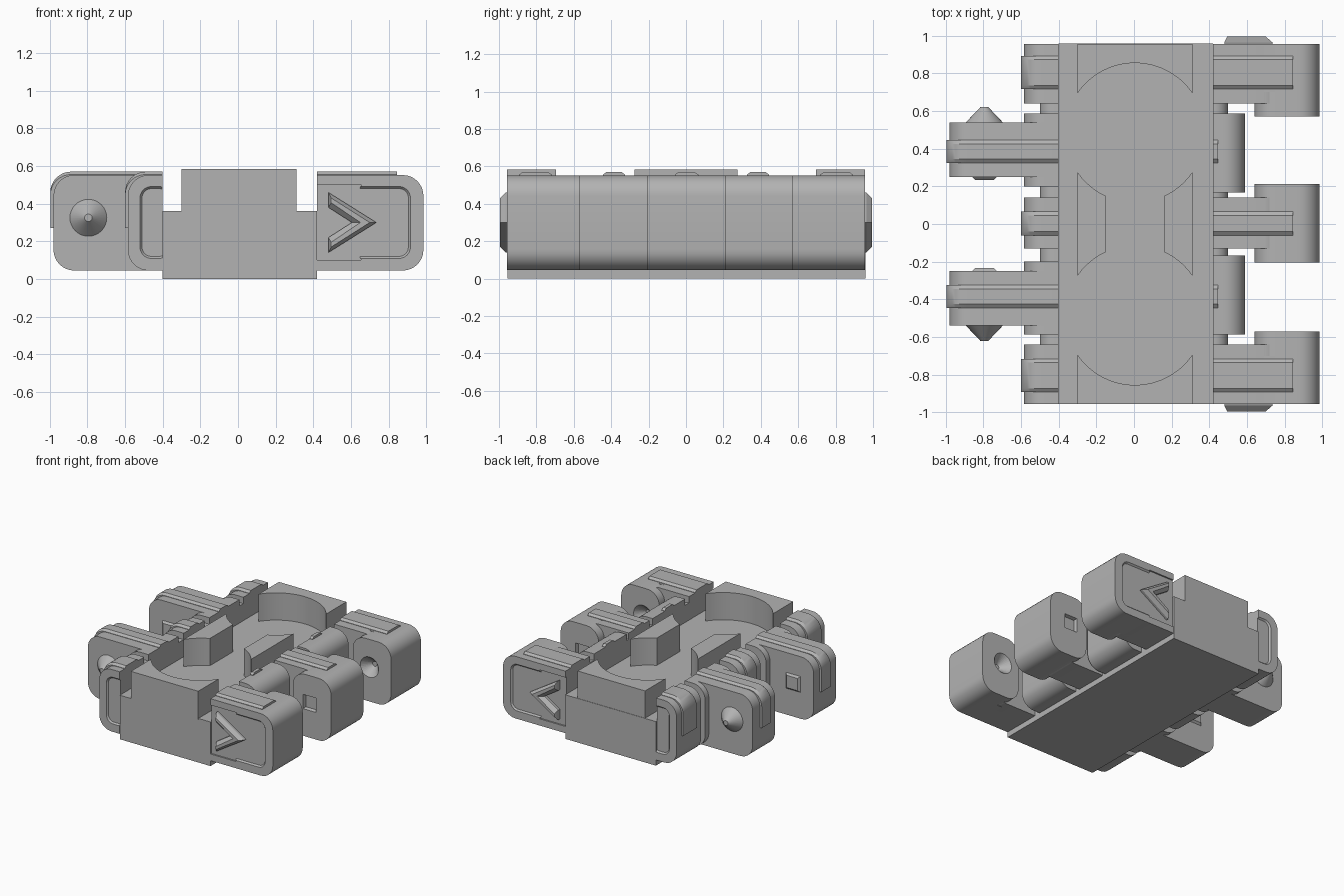
import bpy, bmesh
from math import sin, cos, pi, asin, radians
from mathutils import Vector

cube = bpy.data.objects.get("Cube")
if cube:
    bpy.data.objects.remove(cube)

grey = bpy.data.materials.new("plain grey")
grey.use_nodes = True
COLOUR = (0.45, 0.45, 0.45, 1)
grey.diffuse_color = COLOUR
grey.node_tree.nodes["Principled BSDF"].inputs["Base Color"].default_value = COLOUR

Z0, Z1 = 0.045, 0.552        # link height
XL, XR = -0.40, 0.42         # body sides
CZ = 0.325                   # pin height


def loft(name, rings):
    """Solid through matching rings of points, capped at both ends."""
    bm = bmesh.new()
    loops = [[bm.verts.new(p) for p in ring] for ring in rings]
    n = len(loops[0])
    for a, b in zip(loops, loops[1:]):
        for i in range(n):
            j = (i + 1) % n
            bm.faces.new((a[i], a[j], b[j], b[i]))
    bm.faces.new(loops[0])
    bm.faces.new(loops[-1])
    bmesh.ops.recalc_face_normals(bm, faces=bm.faces)
    mesh = bpy.data.meshes.new(name)
    bm.to_mesh(mesh)
    bm.free()
    mesh.materials.append(grey)
    ob = bpy.data.objects.new(name, mesh)
    bpy.context.collection.objects.link(ob)
    return ob


def along_y(name, *sections):
    """Sections are (y, profile in x and z)."""
    return loft(name, [[(x, y, z) for x, z in p] for y, p in sections])


def along_z(name, profile, z0, z1):
    return loft(name, [[(x, y, z) for x, y in profile] for z in (z0, z1)])


def rounded(x0, x1, z0, z1, r, corners="abcd", steps=8):
    """Rectangle with the chosen corners rounded: a, b on the right, c, d on the left."""
    spec = (("d", x0, z0, 1, 1, pi), ("a", x1, z0, -1, 1, 1.5 * pi),
            ("b", x1, z1, -1, -1, 0), ("c", x0, z1, 1, -1, 0.5 * pi))
    pts = []
    for key, x, z, sx, sz, start in spec:
        if key in corners:
            for i in range(steps + 1):
                t = start + 0.5 * pi * i / steps
                pts.append((x + sx * r + r * cos(t), z + sz * r + r * sin(t)))
        else:
            pts.append((x, z))
    return pts


def circle(x, z, r, n=32):
    return [(x + r * cos(2 * pi * i / n), z + r * sin(2 * pi * i / n)) for i in range(n)]


def square(x, z, h):
    return [(x - h, z - h), (x + h, z - h), (x + h, z + h), (x - h, z + h)]


def cut(ob, cutter):
    mod = ob.modifiers.new("cut", "BOOLEAN")
    mod.operation = "DIFFERENCE"
    mod.solver = "EXACT"
    mod.object = cutter
    cutter.hide_render = True
    cutter.hide_set(True)


def link(name, x, y0, y1, r=0.11):
    """Lug from the body side to x, rounded at its outer end."""
    p = rounded(XR, x, Z0, Z1, r, "ab") if x > 0 else rounded(x, XL, Z0, Z1, r, "cd")
    return along_y(name, (y0, p), (y1, p))


def ridge(name, x0, x1, y, half, z0=0.5, corners="", r=0.11):
    """Raised strip with sloping sides."""
    low = rounded(x0, x1, z0, Z1 + 0.003, r, corners)
    high = rounded(x0, x1, z0, Z1 + 0.018, r, corners)
    along_y(name, (y - half, low), (y - half + 0.02, high),
            (y + half - 0.02, high), (y + half, low))


# Body slab with raised pads around the double round pocket
along_z("body_slab", [(XL, -0.955), (XR, -0.955), (XR, 0.96), (XL, 0.96)], 0, 0.36)
PX, R, CY = 0.305, 0.37, 0.485
for s, side in ((-1, "front"), (1, "rear")):
    a = asin(PX / R)
    arc = [(0.005 + R * sin(a * t / 12), s * (CY + R * cos(a * t / 12))) for t in range(-12, 13)]
    along_z(side + "_pad", arc + [(0.31, s * 0.957), (-0.30, s * 0.957)], 0.35, 0.583)
for s, side in ((-1, "right"), (1, "left")):
    xs = [0.155 + 0.15 * t / 6 for t in range(7)]
    edge = [(0.005 + s * x, CY - (R * R - x * x) ** 0.5) for x in xs]
    along_z(side + "_middle_block", edge + [(x, -y) for x, y in reversed(edge)], 0.35, 0.583)

# Hinge bars joining the lugs on each side
for name, x0, x1, c in (("right_bar", -0.50, XL, "cd"), ("left_bar", XR, 0.50, "ab")):
    p = rounded(x0, x1, 0.09, 0.50, 0.075, c)
    along_y(name, (-0.9, p), (0.9, p))

# Lugs in the middle row
link("right_middle_lug", -0.585, -0.13, 0.14)
ridge("right_middle_ridge", -0.60, XL, 0.003, 0.063, 0.27, "c")
link("left_middle_neck", 0.80, -0.13, 0.14)
ridge("left_middle_ridge", XR, 0.845, 0.003, 0.063)
end = rounded(0.64, 0.985, Z0, Z1, 0.11)
middle = along_y("left_middle_end", (-0.205, end), (0.213, end))
for s, y in ((-1, -0.205), (1, 0.213)):
    cut(middle, along_y("square_socket_cutter", (y + s * 0.02, square(0.79, CZ, 0.065)),
                        (y - s * 0.025, square(0.79, CZ, 0.05))))

CHEVRON = [(0.48, 0.46), (0.735, 0.30), (0.48, 0.14), (0.48, 0.22), (0.605, 0.30), (0.48, 0.38)]
CHEVRON_TOP = [(0.495, 0.43), (0.70, 0.30), (0.495, 0.17), (0.495, 0.195), (0.65, 0.30), (0.495, 0.405)]

for s, side in ((-1, "front"), (1, "rear")):
    outer = s * 0.957
    # Outer lugs with a shallow panel in the end face
    short = link(side + "_right_outer_lug", -0.585, s * 0.64, outer)
    ridge(side + "_right_outer_ridge", -0.60, XL, s * 0.805, 0.088, 0.27, "c")
    neck = link(side + "_left_outer_neck", 0.80, s * 0.64, s * 0.90)
    link(side + "_left_outer_root", 0.70, s * 0.64, outer - s * 0.012, 0.01)
    ridge(side + "_left_outer_ridge", XR, 0.845, s * 0.805, 0.088)
    end = along_y(side + "_left_outer_end", (s * 0.57, rounded(0.64, 0.985, Z0, Z1, 0.11)),
                  (outer, rounded(0.64, 0.985, Z0, Z1, 0.11)))
    for ob, x0, x1 in ((short, -0.53, -0.35), (end, 0.5, 0.925)):
        wide = rounded(x0, x1, 0.10, 0.50, 0.07)
        tight = rounded(x0 + 0.02, x1 - 0.02, 0.12, 0.48, 0.05)
        cut(ob, along_y("panel_cutter", (outer + s * 0.01, wide), (outer - s * 0.012, tight)))
    # Frame strips continuing the panel edge to the body
    for name, z0, z1 in (("lower", Z0, 0.10), ("upper", 0.50, Z1)):
        strip = rounded(XR, 0.76, z0, z1, 0.01, "")
        along_y(side + "_" + name + "_panel_edge", (s * 0.70, strip), (outer, strip))
    # Arrow mark
    along_y(side + "_arrow", (s * 0.94, CHEVRON), (s * 0.965, CHEVRON), (s * 0.995, CHEVRON_TOP))
    # Cone-shaped socket facing the neighbouring link
    cut(end, along_y("cone_socket_cutter", (s * 0.56, circle(0.79, CZ, 0.092)),
                     (s * 0.64, circle(0.79, CZ, 0.02))))

    # Inner lugs
    link(side + "_left_inner_lug", 0.59, s * 0.168, s * 0.588)
    ridge(side + "_left_inner_ridge", XR, 0.447, s * 0.385, 0.06)
    link(side + "_right_inner_root", -0.585, s * 0.20, s * 0.588)
    link(side + "_right_inner_lug", -0.98, s * 0.25, s * 0.54)
    ridge(side + "_right_inner_ridge", -0.997, XL, s * 0.385, 0.06, 0.27, "c")
    # Cone pin outside and square boss inside
    along_y(side + "_cone_pin", (s * 0.53, circle(-0.795, CZ, 0.098)),
            (s * 0.54, circle(-0.795, CZ, 0.098)), (s * 0.622, circle(-0.795, CZ, 0.02)))
    along_y(side + "_square_boss", (s * 0.26, square(-0.795, CZ, 0.065)),
            (s * 0.25, square(-0.795, CZ, 0.065)), (s * 0.235, square(-0.795, CZ, 0.05)))

# Smooth the rounded faces and keep the hard edges
bpy.ops.object.select_all(action="DESELECT")
for ob in bpy.context.collection.objects:
    if ob.type == "MESH" and not ob.hide_render:
        ob.select_set(True)
        bpy.context.view_layer.objects.active = ob
bpy.ops.object.shade_smooth_by_angle(angle=radians(30))
